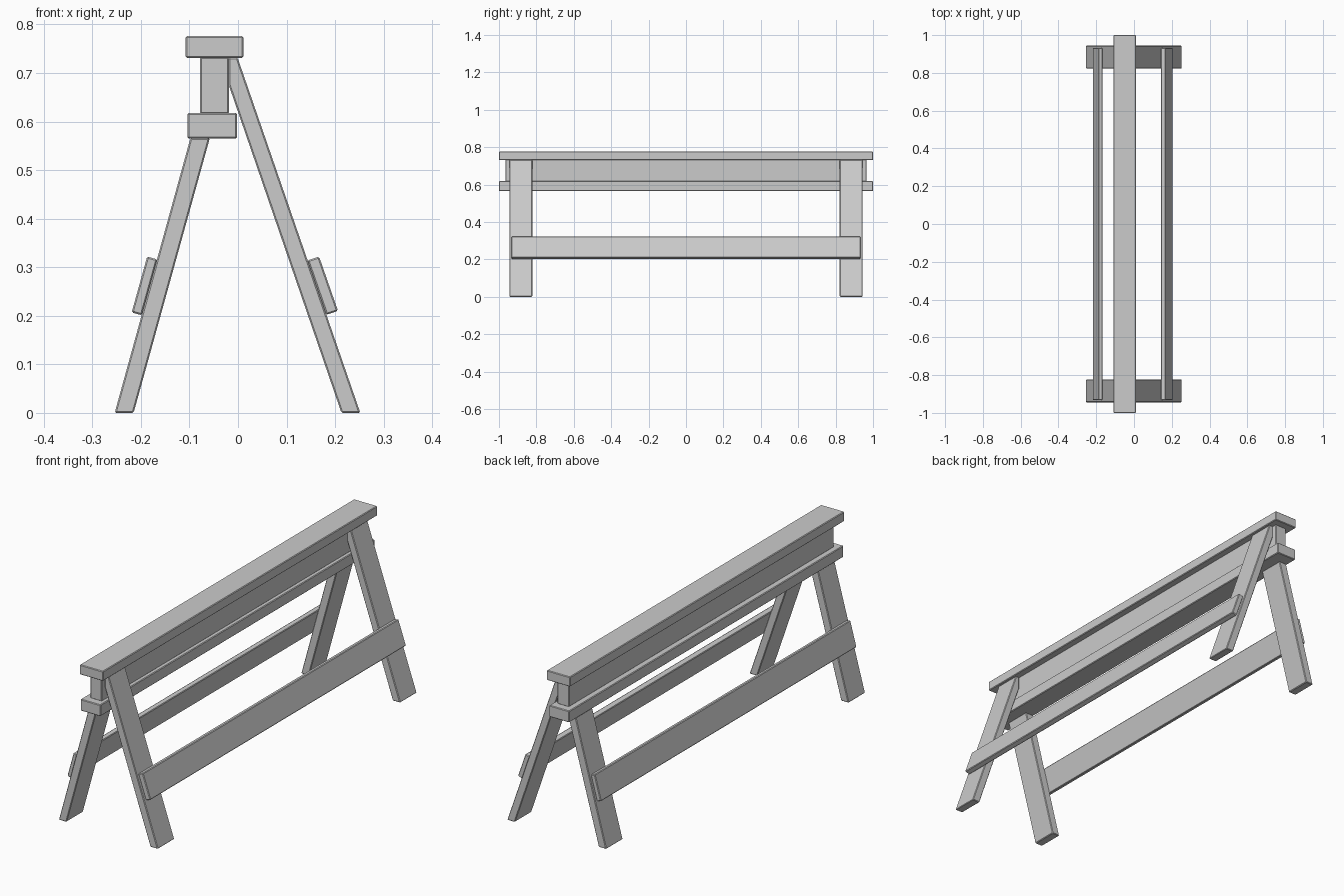
import bpy, bmesh

if "Cube" in bpy.data.objects:
    bpy.data.objects.remove(bpy.data.objects["Cube"])


def extrude_y(name, profile, y0, y1, bevel=0.003):
    """Prism from an x/z outline, extruded along y with slightly eased edges."""
    bm = bmesh.new()
    face = bm.faces.new([bm.verts.new((x, y0, z)) for x, z in profile])
    ext = bmesh.ops.extrude_face_region(bm, geom=[face])
    verts = [g for g in ext["geom"] if isinstance(g, bmesh.types.BMVert)]
    bmesh.ops.translate(bm, verts=verts, vec=(0, y1 - y0, 0))
    bmesh.ops.recalc_face_normals(bm, faces=bm.faces)
    mesh = bpy.data.meshes.new(name)
    bm.to_mesh(mesh)
    bm.free()
    obj = bpy.data.objects.new(name, mesh)
    bpy.context.collection.objects.link(obj)
    mod = obj.modifiers.new("eased_edges", "BEVEL")
    mod.width = bevel
    mod.segments = 1
    return obj


def rect(x0, x1, z0, z1):
    return [(x0, z0), (x1, z0), (x1, z1), (x0, z1)]


# I-beam: top plank, web and lower plank
extrude_y("top_plank", rect(-0.108, 0.011, 0.731, 0.776), -1, 1)
extrude_y("web_board", rect(-0.078, -0.019, 0.616, 0.733), -0.965, 0.965)
extrude_y("lower_plank", rect(-0.104, -0.002, 0.565, 0.618), -1, 1)

# Leg outlines: the right leg is cut against the web, the left butts the lower plank
right_leg = [(0.213, 0), (0.252, 0), (-0.001, 0.732), (-0.019, 0.732), (-0.019, 0.675)]
left_leg = [(-0.254, 0), (-0.215, 0), (-0.058, 0.566), (-0.098, 0.566)]
for end, y0, y1 in (("front", -0.944, -0.822), ("back", 0.822, 0.944)):
    extrude_y(end + "_right_leg", right_leg, y0, y1)
    extrude_y(end + "_left_leg", left_leg, y0, y1)

# Stretchers on the outer faces of the legs
extrude_y("right_stretcher", [(0.182, 0.202), (0.206, 0.210), (0.167, 0.322), (0.143, 0.314)], -0.932, 0.932)
extrude_y("left_stretcher", [(-0.198, 0.201), (-0.219, 0.207), (-0.187, 0.322), (-0.166, 0.316)], -0.932, 0.932)
